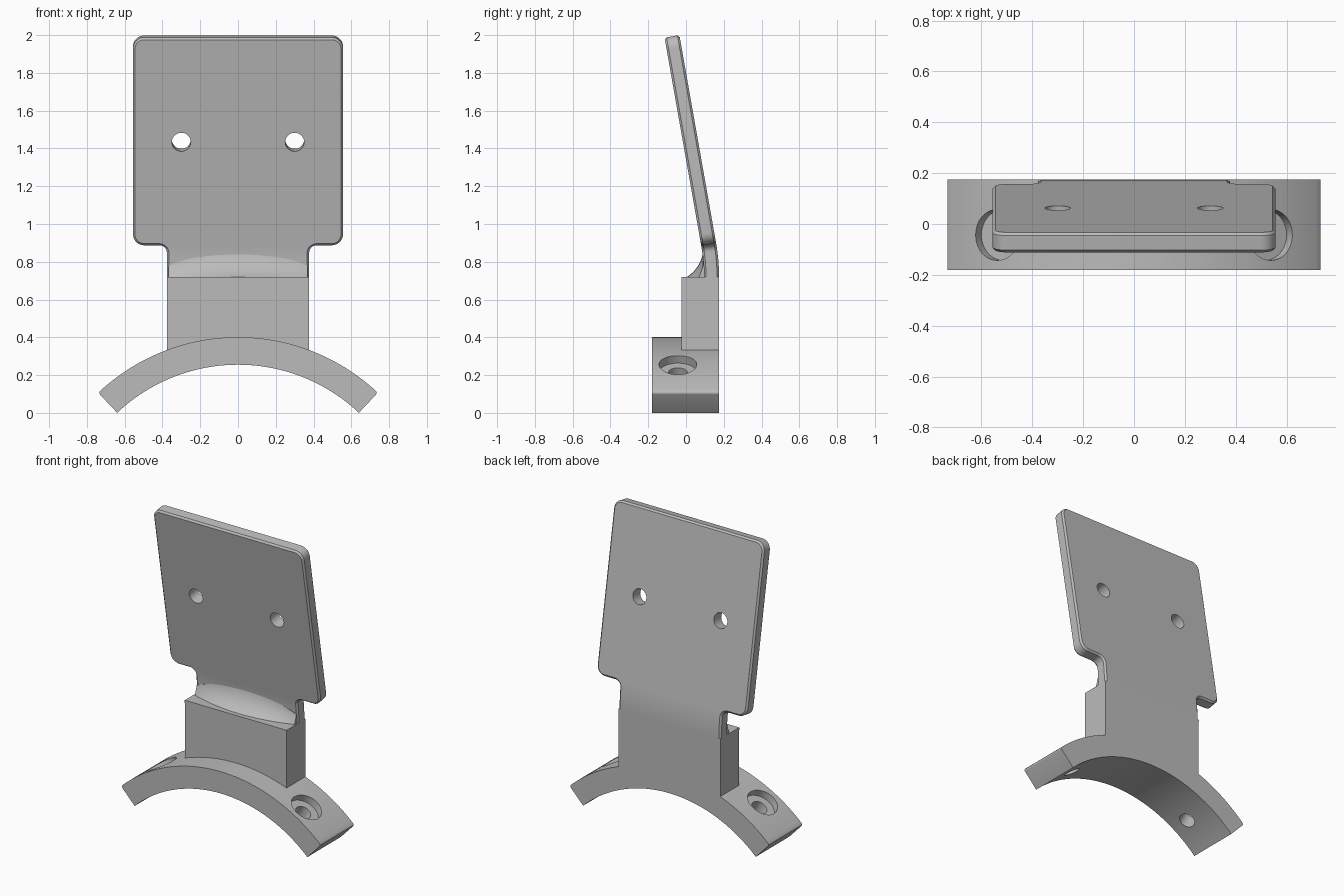
import bpy, bmesh, math
from mathutils import Matrix, Vector

if "Cube" in bpy.data.objects:
    bpy.data.objects.remove(bpy.data.objects["Cube"])

grey = bpy.data.materials.new("plain grey")
grey.diffuse_color = (0.5, 0.5, 0.5, 1)
grey.use_nodes = True
grey.node_tree.nodes["Principled BSDF"].inputs["Base Color"].default_value = grey.diffuse_color

TILT = math.radians(10)
THICK = 0.08
BACK, FRONT = 0.175, -0.18
BEND_Z, BEND_LEN = 0.72, 0.18
R_IN, R_OUT, R_Z = 0.931, 1.077, -0.676   # saddle radii and centre height


def finish(name, bm):
    bmesh.ops.recalc_face_normals(bm, faces=bm.faces)
    me = bpy.data.meshes.new(name)
    bm.to_mesh(me)
    bm.free()
    me.materials.append(grey)
    ob = bpy.data.objects.new(name, me)
    bpy.context.collection.objects.link(ob)
    return ob


def extrude_profile(pts, y0, y1):
    """Solid from an x-z outline, running from y0 to y1."""
    bm = bmesh.new()
    face = bm.faces.new([bm.verts.new((x, y0, z)) for x, z in pts])
    out = bmesh.ops.extrude_face_region(bm, geom=[face])["geom"]
    bmesh.ops.translate(bm, vec=(0, y1 - y0, 0),
                        verts=[g for g in out if isinstance(g, bmesh.types.BMVert)])
    return bm


def drill(ob, centre, direction, radius, depth):
    """Cut a round hole centred on a point along a direction."""
    bm = bmesh.new()
    rot = Vector(direction).to_track_quat('Z', 'Y').to_matrix().to_4x4()
    bmesh.ops.create_cone(bm, cap_ends=True, segments=48, radius1=radius, radius2=radius,
                          depth=depth, matrix=Matrix.Translation(centre) @ rot)
    cutter = finish("hole_cutter", bm)
    cutter.hide_render = True
    mod = ob.modifiers.new("hole", 'BOOLEAN')
    mod.operation, mod.solver, mod.object = 'DIFFERENCE', 'EXACT', cutter
    bpy.context.view_layer.objects.active = ob
    bpy.ops.object.modifier_apply(modifier=mod.name)
    bpy.data.objects.remove(cutter)


def smooth(ob, angle=20):
    bpy.ops.object.select_all(action='DESELECT')
    ob.select_set(True)
    bpy.context.view_layer.objects.active = ob
    bpy.ops.object.shade_smooth_by_angle(angle=math.radians(angle))


def arc(cx, cz, r, a0, a1, n=8):
    return [(cx + r * math.cos(math.radians(a0 + (a1 - a0) * i / n)),
             cz + r * math.sin(math.radians(a0 + (a1 - a0) * i / n))) for i in range(n + 1)]


# Curved saddle with slightly rounded outer ends
A = 43.4
pts = arc(0, R_Z, R_OUT, 90 - A, 90 + A, 48) + arc(0, R_Z, R_IN, 90 + A, 90 - A, 48)
bm = extrude_profile(pts, FRONT, BACK)
tips = [e for e in bm.edges if abs(e.verts[0].co.y - e.verts[1].co.y) > 0.1
        and abs(e.verts[0].co.x) > 0.639
        and abs(math.hypot(e.verts[0].co.x, e.verts[0].co.z - R_Z) - R_OUT) < 0.001
        and abs(e.verts[0].co.x) > R_OUT * math.sin(math.radians(A)) - 0.002]
bmesh.ops.bevel(bm, geom=tips, offset=0.014, segments=3, profile=0.5, affect='EDGES')
saddle = finish("saddle", bm)

# Counterbored screw holes in the saddle
for side in (-1, 1):
    d = Vector((side * math.sin(math.radians(30)), 0, math.cos(math.radians(30))))
    c = Vector((0, -0.043, R_Z))
    drill(saddle, c + d * (R_OUT + 0.05), d, 0.1, 0.2)
    drill(saddle, c + d * R_OUT, d, 0.05, 0.5)
smooth(saddle)

# Block standing on the saddle
W = 0.377
a = math.degrees(math.asin(W / R_OUT))
block = finish("block", extrude_profile(
    [(W, BEND_Z), (-W, BEND_Z)] + arc(0, R_Z, R_OUT - 0.002, 90 + a, 90 - a, 24), -0.025, BACK))

# Plate and neck: one flat outline, chamfered, then bent forward
PW, PB, PT, r, f = 0.556, 0.9, 2.018, 0.06, 0.04
half = ([(W, BEND_Z)] + arc(W + f, PB - f, f, 180, 90)
        + arc(PW - r, PB + r, r, -90, 0) + arc(PW - r, PT - r, r, 0, 90))
bm = extrude_profile(half + [(-x, z) for x, z in reversed(half)], 0, -THICK)
rims = [e for e in bm.edges if abs(e.verts[0].co.y - e.verts[1].co.y) < 1e-5
        and max(v.co.z for v in e.verts) > BEND_Z + 0.001]
bmesh.ops.bevel(bm, geom=rims, offset=0.011, segments=1, affect='EDGES', clamp_overlap=True)
for i in range(1, 13):
    bmesh.ops.bisect_plane(bm, geom=bm.verts[:] + bm.edges[:] + bm.faces[:],
                           plane_co=(0, 0, BEND_Z + BEND_LEN * i / 12), plane_no=(0, 0, 1))
bend_r = BEND_LEN / TILT


def bend(p):
    s = p.z - BEND_Z
    t = min(max(s / bend_r, 0), TILT)
    rest = s - t * bend_r
    y = BACK - bend_r * (1 - math.cos(t)) - rest * math.sin(t)
    z = BEND_Z + bend_r * math.sin(t) + rest * math.cos(t)
    return Vector((p.x, y + p.y * math.cos(t), z + p.y * math.sin(t)))


for v in bm.verts:
    v.co = bend(v.co)
plate = finish("plate_and_neck", bm)
for side in (-1, 1):
    drill(plate, bend(Vector((side * 0.3, -THICK / 2, 1.457))),
          (0, math.cos(TILT), math.sin(TILT)), 0.05, 0.3)
smooth(plate)

# Hollow-faced fillet between block and neck, deepest in the middle
bm = bmesh.new()
rows, N, M = [], 24, 10
for i in range(N + 1):
    u = 2 * i / N - 1
    x = u * (W - 0.008)
    y0, top = 0.005 + 0.065 * u * u, 0.85 - 0.07 * u * u
    row = [(0.13, BEND_Z)]
    for j in range(M + 1):
        t = j / M
        row.append(((1 - t) ** 2 * y0 + 2 * t * (1 - t) * (0.075 + 0.012 * u * u) + t * t * 0.09,
                    (1 - t) ** 2 * BEND_Z + 2 * t * (1 - t) * 0.765 + t * t * top))
    row.append((0.13, top))
    rows.append([bm.verts.new((x, y, z)) for y, z in row])
for p, q in zip(rows, rows[1:]):
    for j in range(len(p)):
        k = (j + 1) % len(p)
        bm.faces.new((p[j], p[k], q[k], q[j]))
bm.faces.new(rows[0])
bm.faces.new(rows[-1])
smooth(finish("neck_fillet", bm), 30)
